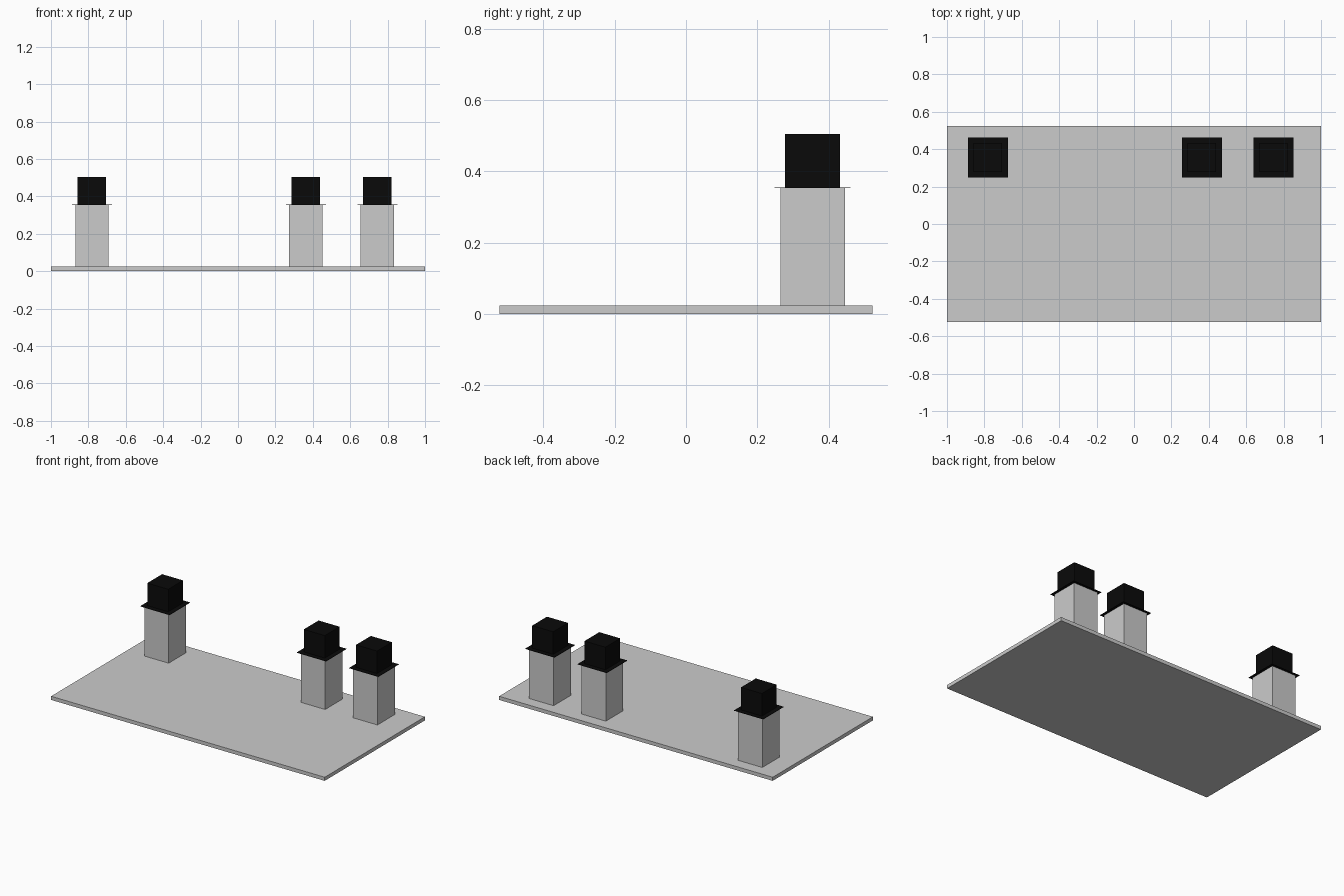
import bpy

default = bpy.data.objects.get("Cube")
if default:
    bpy.data.objects.remove(default, do_unlink=True)


def make_material(name, value):
    mat = bpy.data.materials.new(name)
    mat.use_nodes = True
    colour = (value, value, value, 1)
    mat.diffuse_color = colour
    mat.node_tree.nodes["Principled BSDF"].inputs["Base Color"].default_value = colour
    return mat


grey = make_material("light_grey", 0.6)
black = make_material("black", 0.003)


def box(name, x, y, bottom, top, width, depth, mat):
    bpy.ops.mesh.primitive_cube_add(size=1, location=(x, y, (bottom + top) / 2))
    ob = bpy.context.object
    ob.name = name
    ob.scale = (width, depth, top - bottom)
    bpy.ops.object.transform_apply(location=False, rotation=False, scale=True)
    ob.data.materials.append(mat)
    return ob


# Ground slab
SLAB_TOP, BRIM_Z, HAT_TOP = 0.024, 0.353, 0.504
box("base_slab", 0, 0, 0, SLAB_TOP, 2, 1.046, grey)

# Three square pillars, each wearing a flat-brimmed square hat
ROW_Y = 0.355
for side, x in (("right", -0.781), ("middle", 0.363), ("left", 0.745)):
    box(side + "_pillar", x, ROW_Y, SLAB_TOP, BRIM_Z, 0.178, 0.181, grey)
    box(side + "_hat_brim", x, ROW_Y, BRIM_Z, BRIM_Z + 0.002, 0.214, 0.214, black)
    box(side + "_hat_crown", x, ROW_Y, BRIM_Z + 0.002, HAT_TOP, 0.153, 0.154, black)
